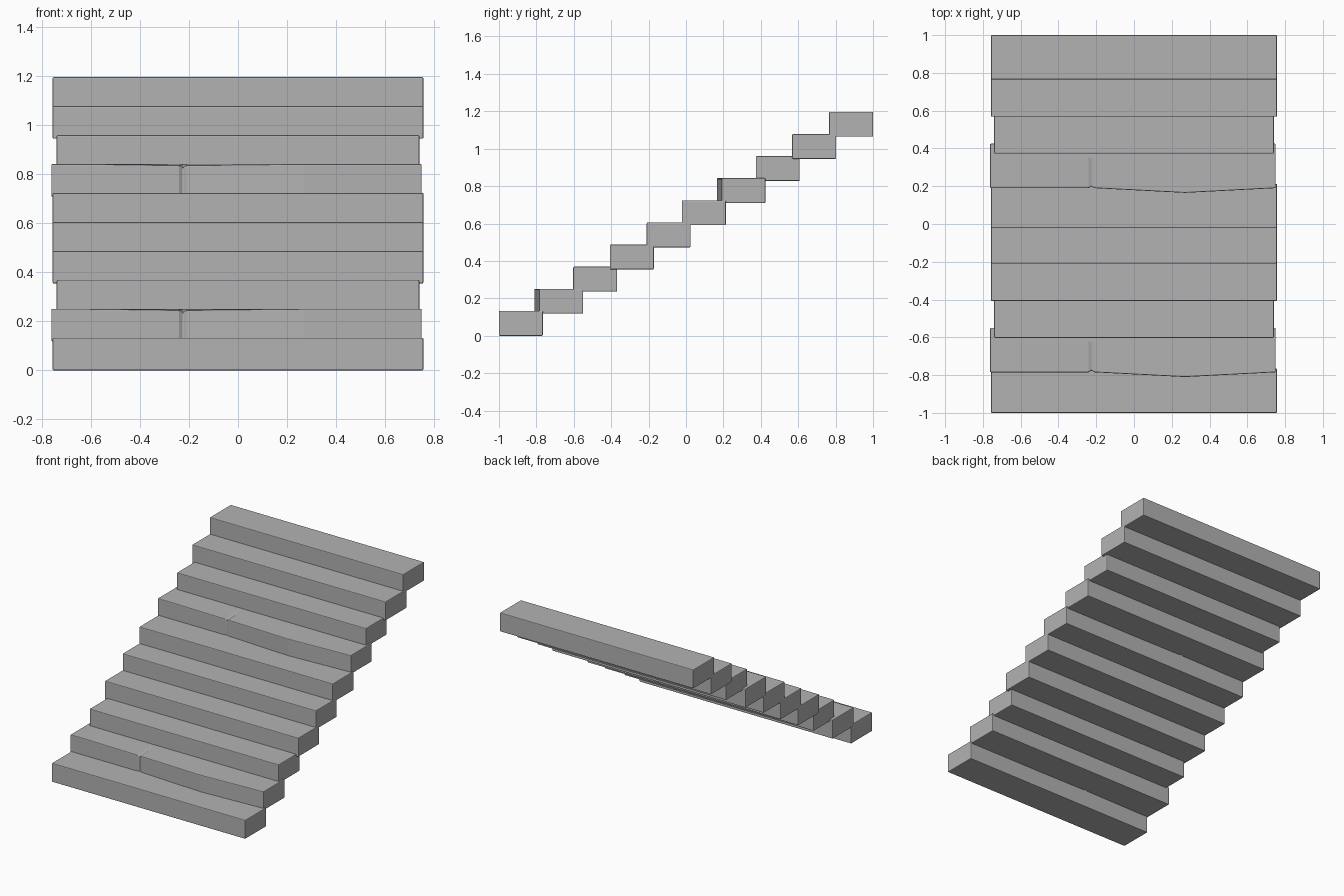
import bpy
import bmesh
import math

cube = bpy.data.objects.get("Cube")
if cube:
    bpy.data.objects.remove(cube, do_unlink=True)

stone = bpy.data.materials.new("grey stone")
stone.use_nodes = True
grey = (0.45, 0.45, 0.45, 1)
stone.diffuse_color = grey
stone.node_tree.nodes["Principled BSDF"].inputs["Base Color"].default_value = grey

DEPTH, HEIGHT = 0.235, 0.133
RISE = (1.197 - HEIGHT) / 9

# Each column: x, front offset, groove depth
PLAIN = [(-0.757, 0, 0), (0.757, 0, 0)]
NARROW = [(-0.74, 0, 0), (0.74, 0, 0)]
CRACKED = [(-0.762, 0, 0), (-0.62, 0, 0), (-0.24, 0, 0.005),
           (-0.225, 0.01, 0.014), (-0.21, 0, 0.005),
           (0.27, -0.025, 0), (0.75, 0, 0)]


def make_step(name, columns, front, base):
    """Slab lofted along x; the crack groove fades out toward the back."""
    bm = bmesh.new()
    top, back, fade = base + HEIGHT, front + DEPTH, front + 0.16
    rings = []
    for x, bulge, groove in columns:
        section = [(front + bulge, base + groove * 0.7),
                   (front + bulge, top - groove),
                   (fade, top), (back, top), (back, base), (fade, base)]
        rings.append([bm.verts.new((x, y, z)) for y, z in section])
    for a, b in zip(rings, rings[1:]):
        for i in range(len(a)):
            j = (i + 1) % len(a)
            bm.faces.new((a[i], a[j], b[j], b[i]))
    bm.faces.new(rings[0])
    bm.faces.new(rings[-1])
    bmesh.ops.recalc_face_normals(bm, faces=bm.faces)
    mesh = bpy.data.meshes.new(name)
    bm.to_mesh(mesh)
    bm.free()
    mesh.materials.append(stone)
    step = bpy.data.objects.new(name, mesh)
    bpy.context.collection.objects.link(step)
    # Slightly worn edges
    bevel = step.modifiers.new("worn edges", 'BEVEL')
    bevel.width = 0.005
    bevel.segments = 2
    bevel.limit_method = 'ANGLE'
    bevel.angle_limit = math.radians(50)
    return step


# Two flights of the same worn pattern, then the plain top steps
fronts = [-1, -0.785, -0.603, -0.407, -0.21, -0.022, 0.19, 0.373, 0.568, 0.765]
shapes = {1: CRACKED, 2: NARROW, 6: CRACKED, 7: NARROW}
for i, front in enumerate(fronts):
    make_step(f"step_{i + 1}", shapes.get(i, PLAIN), front, i * RISE)
